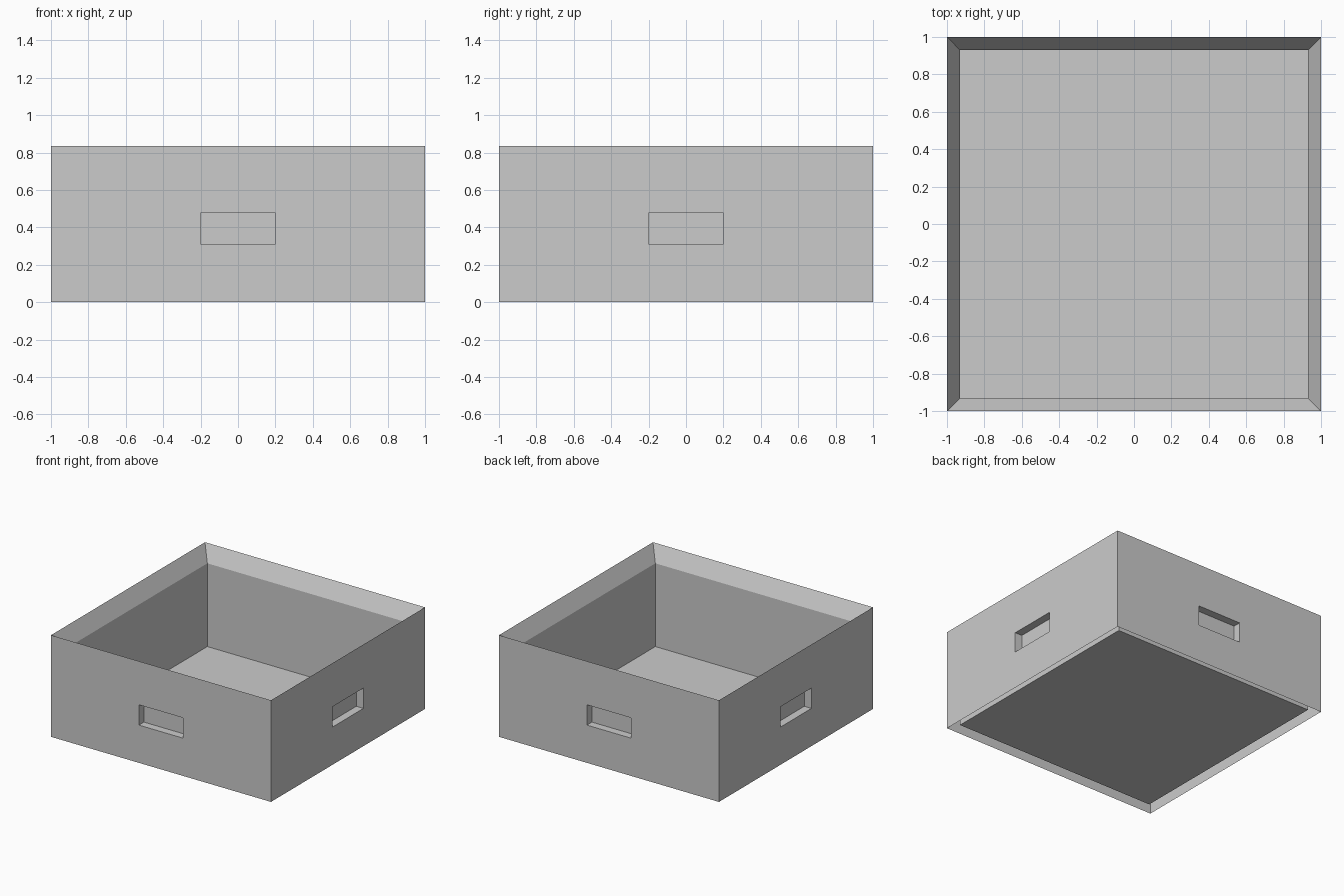
import bpy, bmesh
from math import pi
from mathutils import Matrix, Vector

if "Cube" in bpy.data.objects:
    bpy.data.objects.remove(bpy.data.objects["Cube"])

H = 0.835        # crate height
INNER = 0.93     # half width of the inside
LIP = 0.707      # height where the sloped lip meets the inner wall
FLOOR = 0.023    # floor height
DEPTH = 0.065    # handle pocket depth


def rect(half, z0, z1, y):
    """Four corners of an upright rectangle, counter-clockwise from the front."""
    return [(-half, y, z0), (half, y, z0), (half, y, z1), (-half, y, z1)]


def side_faces():
    """One side of the hollow-walled crate, facing -y."""
    outer = rect(1, 0, H, -1)
    mouth = rect(0.2, 0.31, 0.477, -1)
    back = rect(0.2, 0.31, 0.477, -1 + DEPTH)
    faces = []
    # outer wall around the handle, then the pocket walls
    for a, b in ((outer, mouth), (mouth, back)):
        for i in range(4):
            j = (i + 1) % 4
            faces.append([a[i], a[j], b[j], b[i]])
    faces.append(back)
    # sloped lip and inner wall
    inner = rect(INNER, FLOOR, LIP, -INNER)
    faces.append([outer[3], outer[2], inner[2], inner[3]])
    faces.append(inner[::-1])
    return faces


def make_object(name, faces):
    bm = bmesh.new()
    for f in faces:
        bm.faces.new([bm.verts.new(p) for p in f])
    bmesh.ops.remove_doubles(bm, verts=bm.verts, dist=0.0005)
    mesh = bpy.data.meshes.new(name)
    bm.to_mesh(mesh)
    bm.free()
    obj = bpy.data.objects.new(name, mesh)
    bpy.context.collection.objects.link(obj)
    return obj


# four identical walls welded into one shell
walls = []
for k in range(4):
    rot = Matrix.Rotation(k * pi / 2, 3, 'Z')
    walls += [[rot @ Vector(p) for p in f] for f in side_faces()]
make_object("crate_walls", walls)

# floor panel, set slightly above the open underside of the walls
make_object("crate_floor", [[(-INNER, -INNER, FLOOR), (INNER, -INNER, FLOOR),
                             (INNER, INNER, FLOOR), (-INNER, INNER, FLOOR)]])
